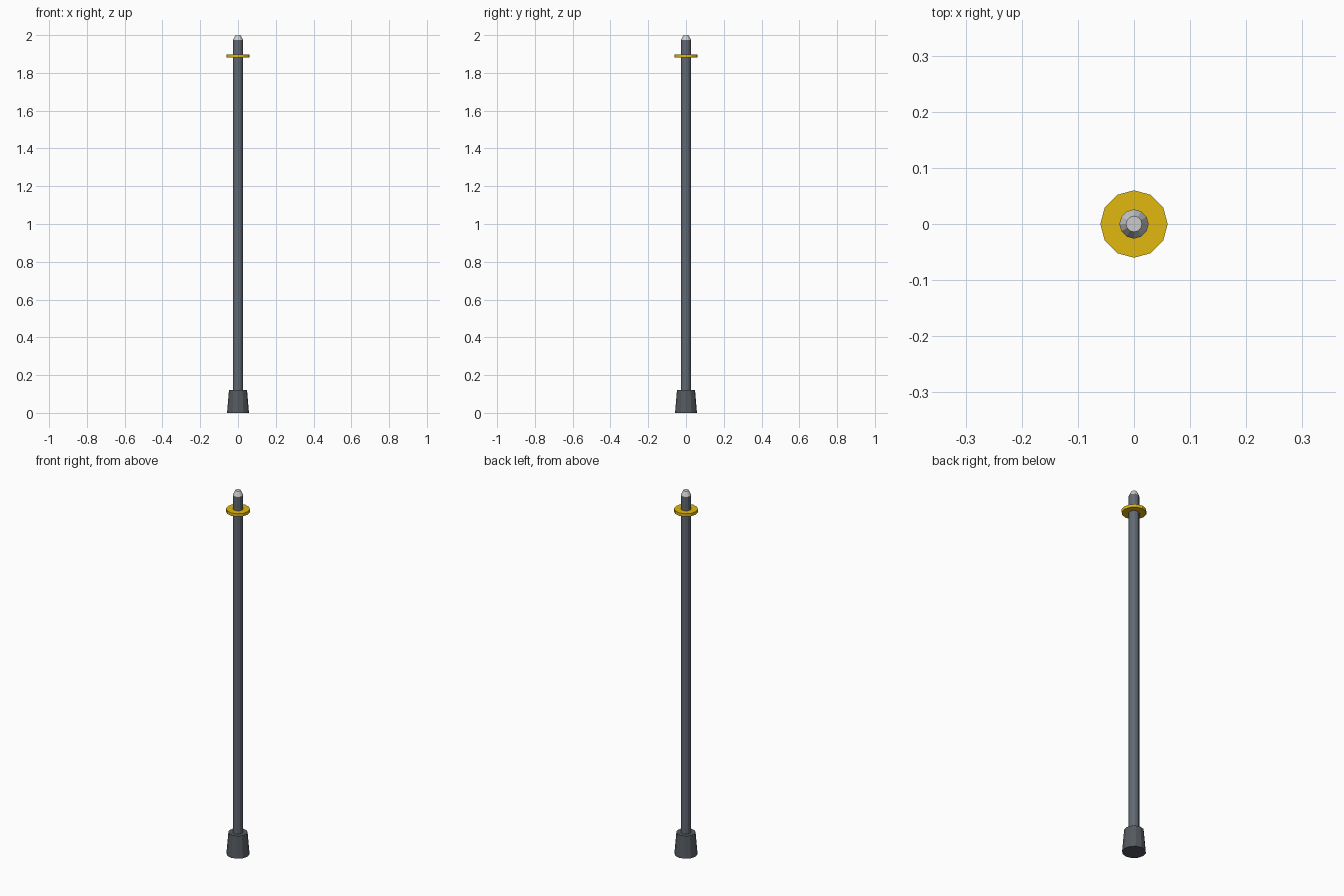
import bpy

if "Cube" in bpy.data.objects:
    bpy.data.objects.remove(bpy.data.objects["Cube"])

SIDES = 12


def material(name, color):
    m = bpy.data.materials.new(name)
    m.diffuse_color = (*color, 1)
    m.use_nodes = True
    m.node_tree.nodes["Principled BSDF"].inputs["Base Color"].default_value = m.diffuse_color
    return m


def section(name, r_low, r_high, z_low, z_high, mat):
    """Flat-faced tapered cylinder between two heights, corners on the axes."""
    bpy.ops.mesh.primitive_cone_add(
        vertices=SIDES, radius1=r_low, radius2=r_high,
        depth=z_high - z_low, location=(0, 0, (z_low + z_high) / 2))
    ob = bpy.context.object
    ob.name = name
    ob.data.materials.append(mat)
    return ob


steel = material("dark_steel", (0.12, 0.14, 0.17))
rubber = material("dark_rubber", (0.09, 0.10, 0.115))
yellow = material("yellow", (0.75, 0.48, 0.005))
light = material("light_grey", (0.6, 0.61, 0.62))

# Tapered foot
section("foot", 0.058, 0.048, 0.0, 0.12, rubber)
# Long shaft
section("shaft", 0.026, 0.026, 0.12, 1.975, steel)
# Collar disc near the top
section("collar", 0.06, 0.06, 1.882, 1.898, yellow)
# Chamfered tip
section("tip", 0.026, 0.014, 1.975, 2.0, light)
